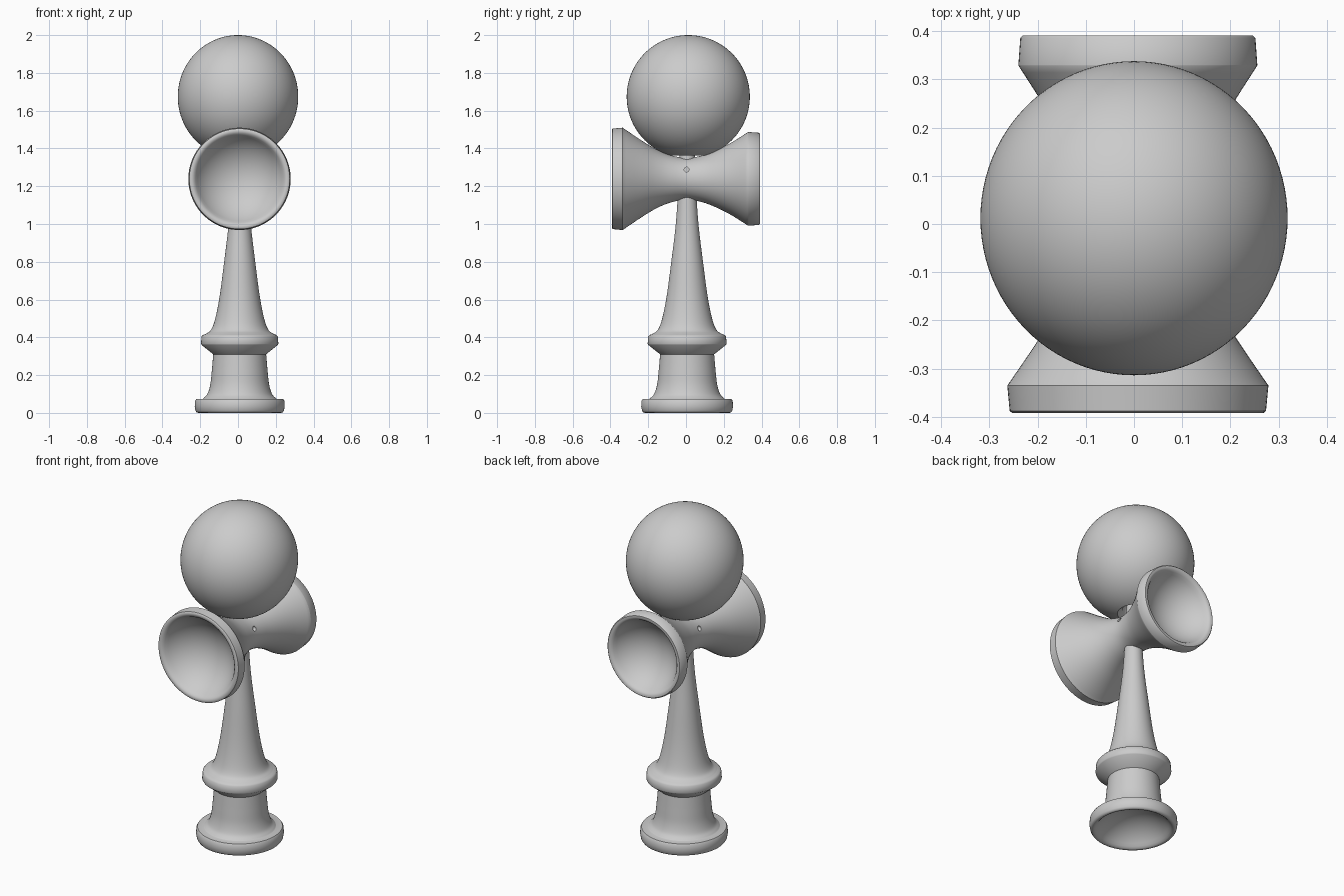
import bpy, bmesh, math
from mathutils import Vector, Matrix

if "Cube" in bpy.data.objects:
    bpy.data.objects.remove(bpy.data.objects["Cube"])


def curve(pts, n=6):
    """Smooth Catmull-Rom curve through (radius, height) points."""
    p = [Vector(q) for q in pts]
    p = [2 * p[0] - p[1]] + p + [2 * p[-1] - p[-2]]
    out = []
    for a, b, c, d in zip(p, p[1:], p[2:], p[3:]):
        for i in range(n):
            t = i / n
            out.append(0.5 * (2 * b + (c - a) * t + (2 * a - 5 * b + 4 * c - d) * t * t
                              + (3 * b - a - 3 * c + d) * t ** 3))
    return [tuple(v) for v in out] + [tuple(pts[-1])]


def bowl(rim, height, depth, n=14):
    """Spherical dish from its centre out to the rim; its centre is at height + depth."""
    d = abs(depth)
    side = math.copysign(1, depth)
    R = (rim * rim + d * d) / (2 * d)
    top = math.asin(rim / R)
    return [(R * math.sin(top * i / n),
             height + side * (d - R * (1 - math.cos(top * i / n)))) for i in range(n + 1)]


def lathe(name, profile, location, tilt=0.0, scale_x=1.0, steps=96):
    bm = bmesh.new()
    vs = [bm.verts.new((r, 0, h)) for r, h in profile]
    es = [bm.edges.new(pair) for pair in zip(vs, vs[1:])]
    bmesh.ops.spin(bm, geom=vs + es, cent=(0, 0, 0), axis=(0, 0, 1),
                   angle=math.tau, steps=steps)
    bmesh.ops.remove_doubles(bm, verts=bm.verts, dist=1e-4)
    bmesh.ops.dissolve_degenerate(bm, edges=bm.edges, dist=1e-5)
    bm.transform(Matrix.Translation(location) @ Matrix.Diagonal((scale_x, 1, 1, 1))
                 @ Matrix.Rotation(tilt, 4, 'X'))
    bmesh.ops.recalc_face_normals(bm, faces=bm.faces)
    me = bpy.data.meshes.new(name)
    bm.to_mesh(me)
    bm.free()
    ob = bpy.data.objects.new(name, me)
    bpy.context.collection.objects.link(ob)
    return ob


def smooth(ob):
    bpy.ops.object.select_all(action='DESELECT')
    ob.select_set(True)
    bpy.context.view_layer.objects.active = ob
    bpy.ops.object.shade_smooth_by_angle(angle=math.radians(42))


# Handle: dished foot, collar and long taper ending in the spike inside the ball
handle = bowl(0.205, 0.012, 0.1)
handle += [(0.214, 0.004), (0.224, 0.0), (0.233, 0.003), (0.239, 0.012), (0.243, 0.035),
           (0.241, 0.064), (0.235, 0.073), (0.2, 0.074)]
handle += curve([(0.198, 0.075), (0.175, 0.1), (0.159, 0.15), (0.151, 0.22), (0.143, 0.31)])
handle += [(0.206, 0.36), (0.209, 0.366), (0.206, 0.405), (0.198, 0.413)]
handle += curve([(0.185, 0.417), (0.155, 0.44), (0.132, 0.5), (0.108, 0.62), (0.084, 0.8),
                 (0.062, 0.98), (0.05, 1.14), (0.043, 1.3), (0.038, 1.42),
                 (0.029, 1.58), (0.02, 1.66), (0.0, 1.68)])
smooth(lathe("handle", handle, (0.009, 0.006, 0), scale_x=0.98))

# Crosspiece: large cup at the front, smaller cup at the back
cross = bowl(0.232, -0.378, 0.14)
cross += [(0.241, -0.388), (0.250, -0.392), (0.261, -0.392), (0.266, -0.388), (0.271, -0.335)]
cross += curve([(0.270, -0.334), (0.205, -0.238), (0.155, -0.155), (0.125, -0.08), (0.111, 0.0),
                (0.122, 0.08), (0.149, 0.155), (0.192, 0.24), (0.248, 0.329)])
cross += [(0.248, 0.33), (0.244, 0.386), (0.239, 0.391), (0.228, 0.391), (0.219, 0.387)]
cross += bowl(0.211, 0.378, -0.13)[::-1]
# a tilt of -90 degrees turns the lathe axis toward +y
crosspiece = lathe("crosspiece", cross, (0.008, 0, 1.239), tilt=-math.pi / 2)

# String holes in both sides of the crosspiece
bpy.ops.mesh.primitive_cylinder_add(vertices=24, radius=0.013, depth=0.5,
                                    location=(0, 0.003, 1.288), rotation=(0, math.pi / 2, 0))
cutter = bpy.context.object
cutter.name = "string_hole_cutter"
cutter.hide_render = True
mod = crosspiece.modifiers.new("string_holes", 'BOOLEAN')
mod.operation = 'DIFFERENCE'
mod.solver = 'EXACT'
mod.object = cutter
bpy.context.view_layer.objects.active = crosspiece
bpy.ops.object.modifier_apply(modifier=mod.name)
bpy.data.objects.remove(cutter)
smooth(crosspiece)

# Ball: sphere with a flared blind hole for the spike
R = 0.326
start = math.asin(0.1 / R)
ball = [(0.0, 0.04), (0.06, 0.03), (0.062, -0.25), (0.072, -0.29)]
ball += [(R * math.sin(start + (math.pi - start) * i / 60),
          -R * math.cos(start + (math.pi - start) * i / 60)) for i in range(60)]
ball += [(0.0, R)]
smooth(lathe("ball", ball, (0, 0.012, 1.674), scale_x=0.978))
